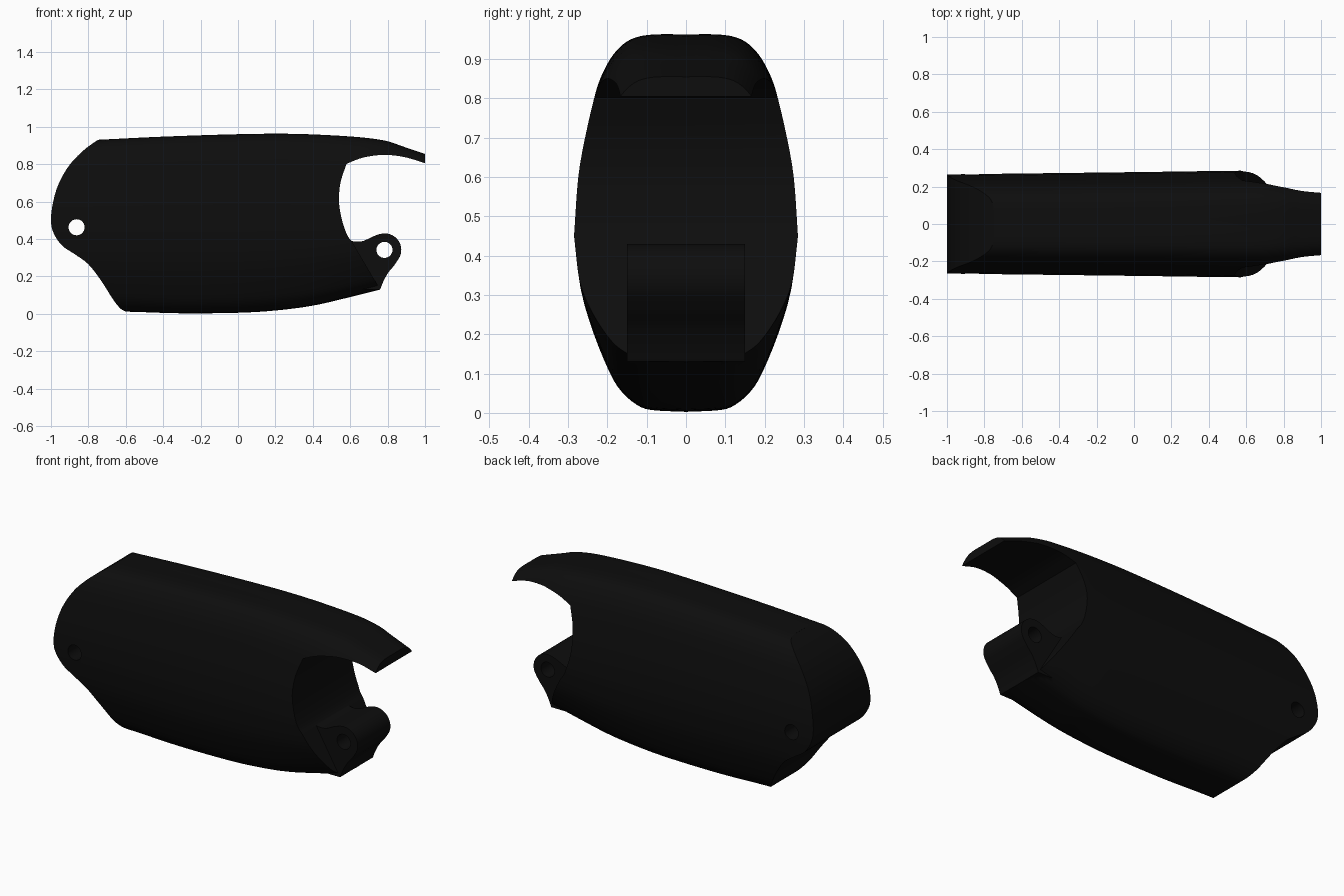
import bpy, bmesh, math
from mathutils import Vector

if "Cube" in bpy.data.objects:
    bpy.data.objects.remove(bpy.data.objects["Cube"], do_unlink=True)

black = bpy.data.materials.new("matte black")
black.use_nodes = True
black.diffuse_color = (0.004, 0.004, 0.004, 1)
black.node_tree.nodes["Principled BSDF"].inputs["Base Color"].default_value = (0.004, 0.004, 0.004, 1)


def smooth(points, steps=5):
    """Catmull-Rom curve through 2D points, ends included."""
    p = [Vector(q) for q in points]
    p = [2 * p[0] - p[1]] + p + [2 * p[-1] - p[-2]]
    out = []
    for a, b, c, d in zip(p, p[1:], p[2:], p[3:]):
        for i in range(steps):
            t = i / steps
            out.append(b + (c - a) * t / 2 + (2 * a - 5 * b + 4 * c - d) * t**2 / 2
                       + (3 * b - a - 3 * c + d) * t**3 / 2)
    return out + [p[-2]]


def height(curve, x):
    """Value of a curve at x."""
    for a, b in zip(curve, curve[1:]):
        if x <= b.x:
            break
    return a.y + (b.y - a.y) * (x - a.x) / (b.x - a.x)


def make(name, bm):
    bmesh.ops.recalc_face_normals(bm, faces=bm.faces)
    mesh = bpy.data.meshes.new(name)
    bm.to_mesh(mesh)
    bm.free()
    obj = bpy.data.objects.new(name, mesh)
    mesh.materials.append(black)
    bpy.context.collection.objects.link(obj)
    return obj


def prism(name, outline, half):
    """Side outline (x, z) extruded across y."""
    bm = bmesh.new()
    face = bm.faces.new([bm.verts.new((x, -half, z)) for x, z in outline])
    new = bmesh.ops.extrude_face_region(bm, geom=[face])["geom"]
    bmesh.ops.translate(bm, vec=(0, 2 * half, 0),
                        verts=[v for v in new if isinstance(v, bmesh.types.BMVert)])
    return make(name, bm)


def combine(obj, other, operation):
    mod = obj.modifiers.new(operation, "BOOLEAN")
    mod.operation, mod.object, mod.solver = operation, other, "EXACT"
    bpy.context.view_layer.objects.active = obj
    bpy.ops.object.modifier_apply(modifier=mod.name)
    bpy.data.objects.remove(other, do_unlink=True)


def circle(cx, cz, r, n=40):
    return [(cx + r * math.cos(math.tau * i / n), cz + r * math.sin(math.tau * i / n))
            for i in range(n)]


# Shell: rounded cross-section swept along x between a top and a bottom curve
MID = 0.45
top = smooth([(-1.05, .915), (-.75, .93), (-.4, .947), (0, .96), (.3, .962), (.6, .948),
              (.78, .927), (.88, .895), (1, .855), (1.05, .838)])
bottom = smooth([(-1.05, .02), (-.6, .012), (-.3, .003), (0, .006), (.2, .018),
                 (.4, .044), (.6, .09), (.76, .13), (1.05, .2)])
width = smooth([(-1.05, .928), (0, .973), (.6, 1), (.75, .98), (1, .85), (1.05, .82)])
# quarter sections: (half width, share of the way from middle to rim)
upper = smooth([(.285, 0), (.275, .29), (.258, .49), (.235, .69), (.22, .785),
                (.195, .88), (.165, .947), (.13, .985), (.08, 1), (0, 1)], 3)
lower = smooth([(.285, 0), (.27, .33), (.241, .56), (.2, .78), (.17, .885),
                (.13, .96), (.09, .99), (0, 1)], 3)

bm = bmesh.new()
rings = []
STATIONS = 70
for i in range(STATIONS + 1):
    x = -1.04 + 2.08 * i / STATIONS
    t, b, w = height(top, x), height(bottom, x), height(width, x)
    half = [(y * w, MID - (MID - b) * s) for y, s in reversed(lower)]
    half += [(y * w, MID + (t - MID) * s) for y, s in upper[1:]]
    loop = half + [(-y, z) for y, z in half[-2:0:-1]]
    rings.append([bm.verts.new((x, y, z)) for y, z in loop])
for r, s in zip(rings, rings[1:]):
    for j in range(len(r)):
        k = (j + 1) % len(r)
        bm.faces.new((r[j], r[k], s[k], s[j]))
bm.faces.new(rings[0])
bm.faces.new(rings[-1])
body = make("finger_segment_body", bm)

# Side outline: rounded rear end, hooked tip and concave front joint
rear = smooth([(-.75, .93), (-.825, .875), (-.9, .797), (-.957, .7), (-.988, .6), (-1, .5),
               (-.985, .43), (-.94, .365), (-.87, .317), (-.8, .265), (-.73, .175),
               (-.67, .08), (-.63, .03), (-.6, .012)])
joint = smooth([(.61, .385), (.585, .42), (.562, .48), (.544, .56), (.54, .63),
                (.55, .71), (.58, .802)])
tip = smooth([(.58, .802), (.65, .83), (.72, .845), (.8, .85), (.9, .836), (1, .805)])
outline = (rear + [(-.6, -.1), (.76, -.1), (.76, .13)] + joint + tip[1:]
           + [(1, 1.1), (-.75, 1.1)])
combine(body, prism("side_outline", outline, .5), "INTERSECT")

# Hinge lug in the middle of the front joint
lug_top = smooth([(.57, .43), (.6, .395), (.63, .386), (.67, .39), (.72, .413), (.755, .426)])
knuckle = [(.785 + .088 * math.cos(a), .342 + .088 * math.sin(a))
           for a in (math.radians(100 - 9 * i) for i in range(16))]
lug_front = smooth([(.835, .258), (.803, .22), (.778, .175), (.76, .131)])
lug = prism("hinge_lug", [(.5, .13), (.5, .4)] + lug_top + knuckle + lug_front, .15)
combine(body, lug, "UNION")

# Pin holes through both hinges
for x, z in ((-.863, .463), (.783, .342)):
    combine(body, prism("pin_hole", circle(x, z, .043), .5), "DIFFERENCE")

bpy.ops.object.select_all(action="DESELECT")
body.select_set(True)
bpy.context.view_layer.objects.active = body
bpy.ops.object.shade_smooth_by_angle(angle=math.radians(30))
